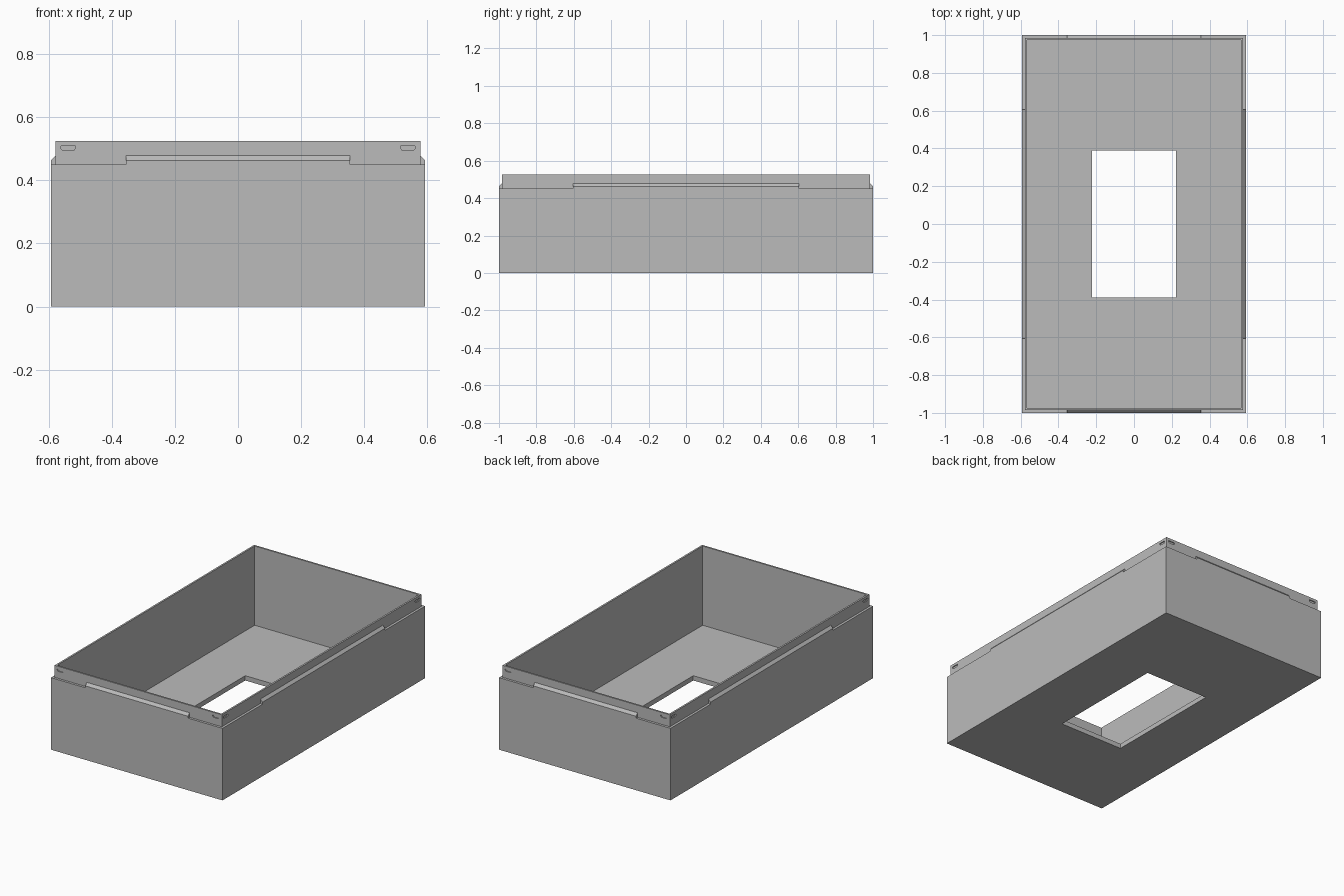
import bpy, bmesh, math
from mathutils import Matrix, Vector

if "Cube" in bpy.data.objects:
    bpy.data.objects.remove(bpy.data.objects["Cube"], do_unlink=True)

grey = bpy.data.materials.new("plain_grey")
grey.use_nodes = True
colour = (0.5, 0.5, 0.5, 1)
grey.diffuse_color = colour
grey.node_tree.nodes["Principled BSDF"].inputs["Base Color"].default_value = colour

HALF_X, HALF_Y = 0.593, 1.0
STEP, WALL = 0.015, 0.026      # ledge width, full wall thickness
LEDGE, RIM, FLOOR = 0.45, 0.525, 0.03


def make_object(name, bm):
    bmesh.ops.recalc_face_normals(bm, faces=bm.faces[:])
    mesh = bpy.data.meshes.new(name)
    bm.to_mesh(mesh)
    bm.free()
    mesh.materials.append(grey)
    obj = bpy.data.objects.new(name, mesh)
    bpy.context.collection.objects.link(obj)
    return obj


def bridge(bm, a, b):
    for i in range(len(a)):
        j = (i + 1) % len(a)
        bm.faces.new((a[i], a[j], b[j], b[i]))


def prism(bm, start, end, matrix):
    """Solid between two matching outlines."""
    a = [bm.verts.new(matrix @ Vector(p)) for p in start]
    b = [bm.verts.new(matrix @ Vector(p)) for p in end]
    bm.faces.new(a)
    bm.faces.new(b)
    bridge(bm, a, b)


# Open box: rectangular rings around the wall section, closed through the floor hole
def inset(d, z):
    return HALF_X - d, HALF_Y - d, z


hole = (0.223, 0.39)
section = [inset(0, 0), inset(0, LEDGE), inset(STEP, LEDGE), inset(STEP, RIM),
           inset(WALL, RIM), inset(WALL, FLOOR), (*hole, FLOOR), (*hole, 0)]
bm = bmesh.new()
rings = [[bm.verts.new((sx * x, sy * y, z))
          for sx, sy in ((-1, -1), (1, -1), (1, 1), (-1, 1))] for x, y, z in section]
for i, ring in enumerate(rings):
    bridge(bm, ring, rings[(i + 1) % len(rings)])
box = make_object("box_body", bm)

# Sloped tabs on the ledge and shallow latch slots in the lip, on all four sides
tabs, slots = bmesh.new(), bmesh.new()
for side in range(4):
    turn = Matrix.Rotation(side * math.pi / 2, 4, 'Z')
    if side % 2:
        dist, tab_half, slot_x = HALF_X, 0.605, 0.946
    else:
        dist, tab_half, slot_x = HALF_Y, 0.355, 0.538
    tab = [(0, 0.4), (0, 0.462), (STEP, 0.478), (0.02, 0.478), (0.02, 0.4)]
    prism(tabs, [(-tab_half, d - dist, z) for d, z in tab],
          [(tab_half, d - dist, z) for d, z in tab], turn)
    slot = [(-0.023, 0.508), (0.023, 0.508), (0.023, 0.501),
            (0.017, 0.494), (-0.017, 0.494), (-0.023, 0.501)]
    for s in (-1, 1):
        prism(slots, [(s * slot_x + x, -dist, z) for x, z in slot],
              [(s * slot_x + x, STEP + 0.006 - dist, z) for x, z in slot], turn)

bpy.context.view_layer.objects.active = box
for name, shape, operation in (("ledge_tabs", tabs, 'UNION'),
                               ("latch_slots", slots, 'DIFFERENCE')):
    helper = make_object(name, shape)
    helper.hide_render = True
    mod = box.modifiers.new(name, 'BOOLEAN')
    mod.object, mod.operation, mod.solver = helper, operation, 'EXACT'
    bpy.ops.object.modifier_apply(modifier=mod.name)
    bpy.data.objects.remove(helper, do_unlink=True)
